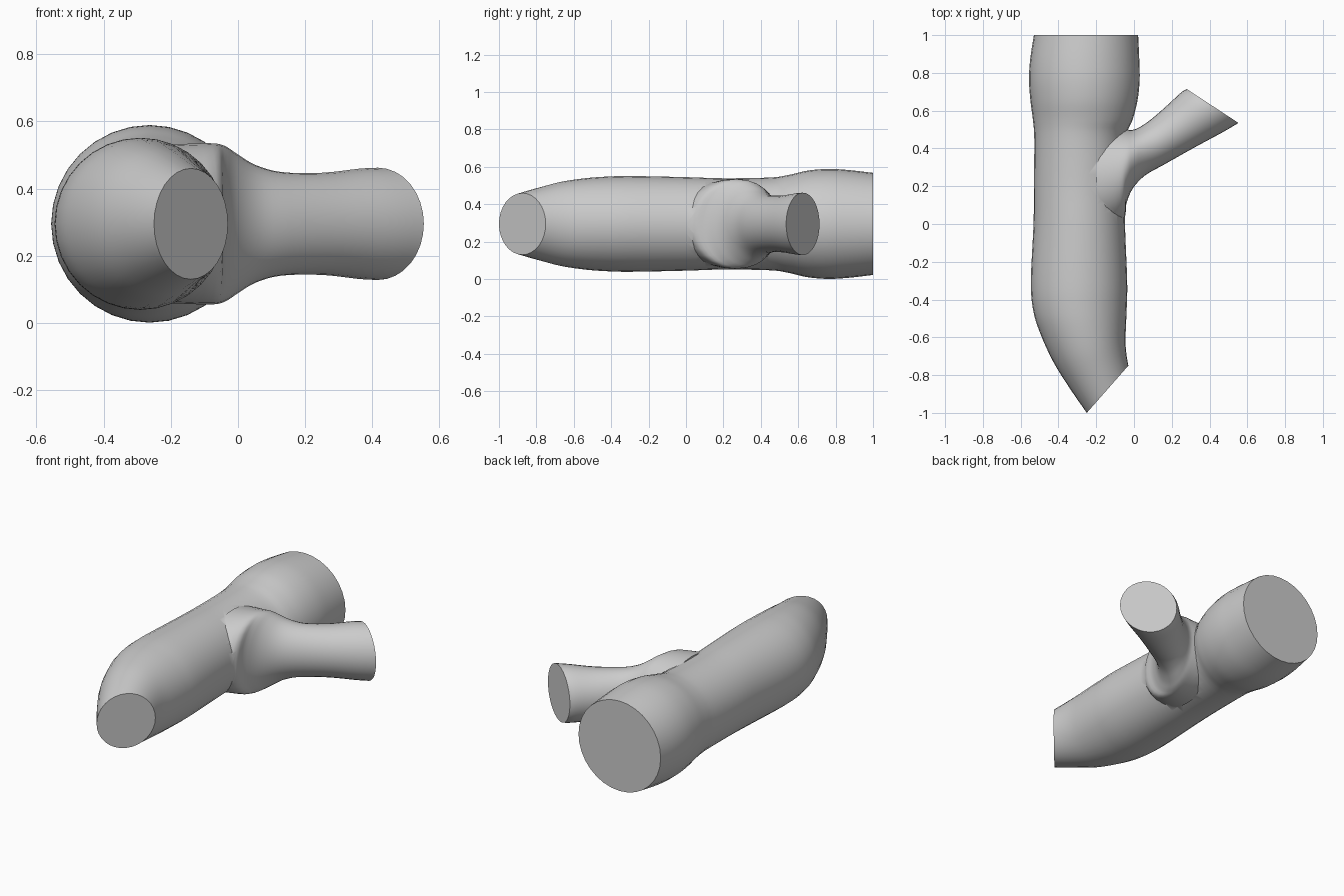
import bpy, bmesh
from math import sin, cos, tau
from mathutils import Vector

if "Cube" in bpy.data.objects:
    bpy.data.objects.remove(bpy.data.objects["Cube"])

MID_Z = 0.295
SIDES = 32


def spline(rows, steps):
    """Catmull-Rom interpolation through the section rows."""
    out = []
    for i in range(len(rows) - 1):
        a, b, c, d = (Vector(rows[min(max(i + k, 0), len(rows) - 1)]) for k in (-1, 0, 1, 2))
        for s in range(steps):
            t = s / steps
            out.append(0.5 * (2 * b + (c - a) * t + (2 * a - 5 * b + 4 * c - d) * t * t
                              + (3 * b - a - 3 * c + d) * t ** 3))
    return out + [Vector(rows[-1])]


def loft(name, rows, steps=4):
    """Each row: left x, left y, right x, right y, half height of an oval section."""
    bm = bmesh.new()
    rings = []
    for lx, ly, rx, ry, h in spline(rows, steps):
        ring = []
        for k in range(SIDES):
            c, s = cos(tau * k / SIDES), sin(tau * k / SIDES)
            ring.append(bm.verts.new(((lx + rx) / 2 + c * (rx - lx) / 2,
                                      (ly + ry) / 2 + c * (ry - ly) / 2, MID_Z + h * s)))
        rings.append(ring)
    for a, b in zip(rings, rings[1:]):
        for k in range(SIDES):
            n = (k + 1) % SIDES
            bm.faces.new((a[k], a[n], b[n], b[k]))
    bm.faces.new(rings[0])
    bm.faces.new(rings[-1])
    bmesh.ops.recalc_face_normals(bm, faces=bm.faces)
    mesh = bpy.data.meshes.new(name)
    bm.to_mesh(mesh)
    bm.free()
    obj = bpy.data.objects.new(name, mesh)
    bpy.context.collection.objects.link(obj)
    return obj


# Main limb, from the slanted front cut to the straight back cut
limb = loft("main_limb", [
    (-.25, -1, -.03, -.75, .165), (-.34, -.87, -.04, -.69, .195),
    (-.43, -.725, -.045, -.62, .224), (-.50, -.57, -.042, -.53, .243),
    (-.535, -.45, -.038, -.43, .252), (-.546, -.3, -.036, -.3, .256),
    (-.532, 0, -.048, 0, .25), (-.53, .2, -.05, .2, .244),
    (-.528, .45, -.045, .45, .248), (-.535, .55, -.008, .55, .262),
    (-.548, .65, .018, .65, .285), (-.556, .76, .03, .76, .294),
    (-.55, .87, .028, .87, .288), (-.53, 1, .022, 1, .273)])

# Side stub, flaring where it merges into the limb
stub = loft("side_stub", [
    (-.2, .53, -.2, -.06, .236), (-.11, .51, -.06, .02, .24),
    (-.04, .5, -.04, .11, .232), (.0, .5, -.005, .19, .208),
    (.045, .522, .06, .258, .175), (.10, .562, .16, .315, .154),
    (.18, .632, .32, .405, .152), (.25, .697, .47, .486, .164),
    (.28, .714, .553, .535, .167)])

# Fuse the two into one skin
join = limb.modifiers.new("fuse", "BOOLEAN")
join.operation = "UNION"
join.solver = "EXACT"
join.object = stub
bpy.context.view_layer.objects.active = limb
limb.select_set(True)
bpy.ops.object.modifier_apply(modifier=join.name)
bpy.data.objects.remove(stub)
bpy.ops.object.shade_smooth_by_angle(angle=0.6)
limb.name = "forked_limb"
